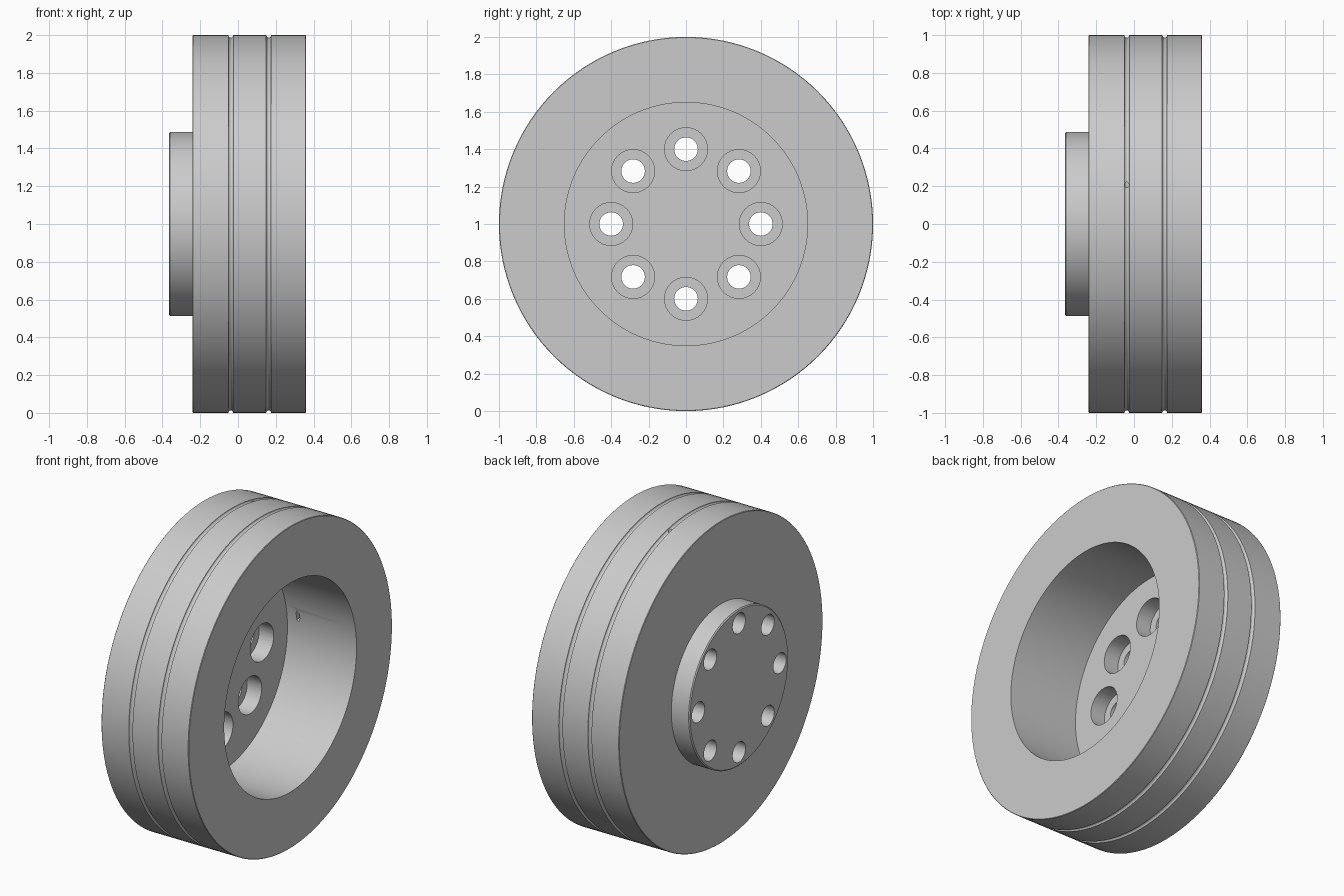
import bpy, bmesh
from math import cos, sin, pi, radians
from mathutils import Vector, Matrix

cube = bpy.data.objects.get("Cube")
if cube:
    bpy.data.objects.remove(cube, do_unlink=True)

metal = bpy.data.materials.new("plain_grey_metal")
metal.use_nodes = True
grey = (0.6, 0.6, 0.6, 1)
metal.diffuse_color = grey
metal.node_tree.nodes["Principled BSDF"].inputs["Base Color"].default_value = grey


def lathe(name, profile, steps, matrix):
    """Turn an (x, radius) profile about the x axis into a closed solid."""
    bm = bmesh.new()
    verts = [bm.verts.new((x, 0, r)) for x, r in profile]
    edges = [bm.edges.new(pair) for pair in zip(verts, verts[1:])]
    bmesh.ops.spin(bm, geom=verts + edges, cent=(0, 0, 0), axis=(1, 0, 0),
                   angle=2 * pi, steps=steps, use_merge=True)
    bmesh.ops.remove_doubles(bm, verts=bm.verts, dist=1e-5)
    bmesh.ops.recalc_face_normals(bm, faces=bm.faces)
    bm.transform(matrix)
    mesh = bpy.data.meshes.new(name)
    bm.to_mesh(mesh)
    bm.free()
    mesh.materials.append(metal)
    obj = bpy.data.objects.new(name, mesh)
    bpy.context.collection.objects.link(obj)
    return obj


def cut(target, cutter):
    """Subtract a cutter and remove it."""
    mod = target.modifiers.new("cut", "BOOLEAN")
    mod.operation = "DIFFERENCE"
    mod.solver = "EXACT"
    mod.object = cutter
    bpy.context.view_layer.objects.active = target
    bpy.ops.object.modifier_apply(modifier=mod.name)
    bpy.data.objects.remove(cutter, do_unlink=True)


def groove(x, half=0.013):
    """Round-bottomed ring groove in the rim."""
    return [(x - half * cos(a), 1 - half * sin(a))
            for a in (i * pi / 6 for i in range(7))]


BACK, HUB_TOP, FLOOR, FRONT = -0.365, -0.24, -0.115, 0.36
GROOVE_X = -0.038
centre = Matrix.Translation((0, 0, 1))

# Wheel body: hub boss, grooved rim and deep round recess
profile = [(BACK, 0), (BACK, 0.48), (BACK + 0.006, 0.487), (HUB_TOP, 0.487),
           (HUB_TOP, 0.997), (HUB_TOP + 0.003, 1)]
profile += groove(GROOVE_X) + groove(0.162)
profile += [(FRONT - 0.003, 1), (FRONT, 0.997), (FRONT, 0.65),
            (FLOOR, 0.65), (FLOOR, 0)]
wheel = lathe("wheel_body", profile, 128, centre)

# Eight counterbored bolt holes
bore = [(BACK - 0.05, 0), (BACK - 0.05, 0.063), (FLOOR - 0.1, 0.063),
        (FLOOR - 0.1, 0.115), (FLOOR + 0.05, 0.115), (FLOOR + 0.05, 0)]
for i in range(8):
    a = i * pi / 4
    place = Matrix.Translation((0, 0.4 * cos(a), 1 + 0.4 * sin(a)))
    cut(wheel, lathe("bolt_hole_cutter", bore, 32, place))

# Slanted drilling from the rear groove into the recess wall
start = Vector((GROOVE_X, 0.2, 1.98))
a = radians(8)
end = Vector((GROOVE_X, 0.65 * cos(a), 1 + 0.65 * sin(a)))
path = end - start
turn = Vector((1, 0, 0)).rotation_difference(path).to_matrix().to_4x4()
drill = [(-0.08, 0), (-0.08, 0.012), (path.length + 0.03, 0.012),
         (path.length + 0.03, 0)]
cut(wheel, lathe("drilling_cutter", drill, 16, Matrix.Translation(start) @ turn))

# Smooth turned surfaces with crisp edges
bpy.ops.object.select_all(action="DESELECT")
wheel.select_set(True)
bpy.context.view_layer.objects.active = wheel
bpy.ops.object.shade_smooth_by_angle(angle=radians(25))
